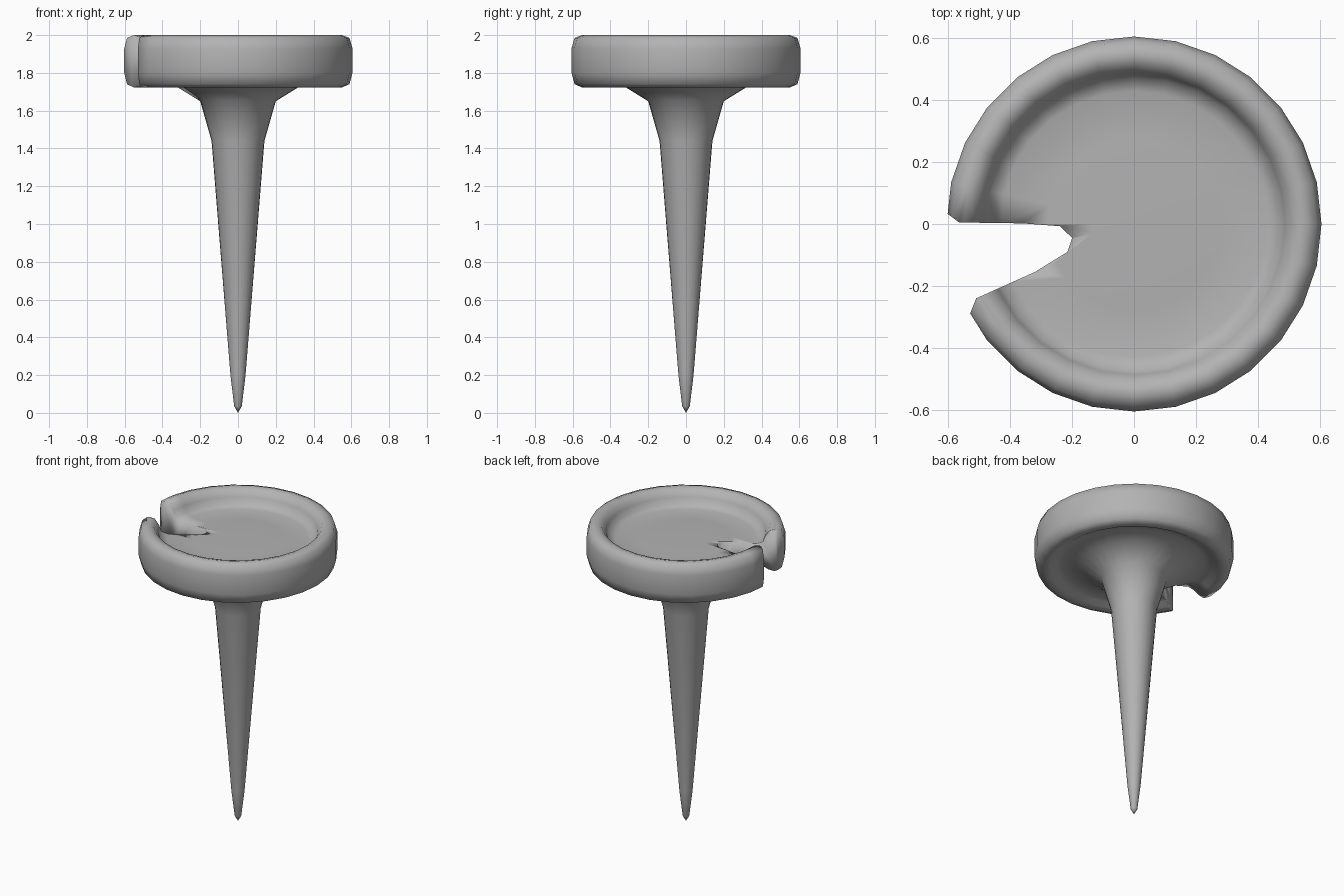
import bpy, bmesh, math

if "Cube" in bpy.data.objects:
    bpy.data.objects.remove(bpy.data.objects["Cube"])

SEGMENTS = 28


def finish(bm, name):
    bmesh.ops.recalc_face_normals(bm, faces=bm.faces)
    mesh = bpy.data.meshes.new(name)
    bm.to_mesh(mesh)
    bm.free()
    obj = bpy.data.objects.new(name, mesh)
    bpy.context.collection.objects.link(obj)
    return obj


def lathe(name, profile):
    bm = bmesh.new()
    verts = [bm.verts.new((r, 0, z)) for r, z in profile]
    edges = [bm.edges.new(pair) for pair in zip(verts, verts[1:])]
    bmesh.ops.spin(bm, geom=verts + edges, cent=(0, 0, 0), axis=(0, 0, 1),
                   angle=math.tau, steps=SEGMENTS, use_duplicate=False)
    bmesh.ops.remove_doubles(bm, verts=bm.verts, dist=0.0005)
    return finish(bm, name)


def prism(name, outline, z0, z1):
    bm = bmesh.new()
    face = bm.faces.new([bm.verts.new((x, y, z0)) for x, y in outline])
    top = bmesh.ops.extrude_face_region(bm, geom=[face])["geom"]
    bmesh.ops.translate(bm, vec=(0, 0, z1 - z0),
                        verts=[v for v in top if isinstance(v, bmesh.types.BMVert)])
    return finish(bm, name)


# Pointed stem flaring into a dished, rimmed head
tee = lathe("tee_body", [
    (0, 0), (0.02, 0.035), (0.04, 0.2), (0.14, 1.44), (0.2, 1.65),
    (0.33, 1.73), (0.43, 1.758), (0.475, 1.75), (0.51, 1.73), (0.548, 1.722),
    (0.59, 1.74), (0.606, 1.8), (0.606, 1.93), (0.59, 1.985), (0.55, 2.0),
    (0.515, 1.99), (0.488, 1.95), (0.474, 1.91), (0.43, 1.895),
    (0.28, 1.9), (0.14, 1.902), (0, 1.902)])

# Wedge-shaped notch through one side of the head
notch = prism("notch_cutter", [
    (-0.75, 0.17), (-0.605, 0.035), (-0.565, 0.005), (-0.36, 0.002), (-0.24, -0.007),
    (-0.2, -0.045), (-0.215, -0.09), (-0.32, -0.155), (-0.51, -0.24),
    (-0.53, -0.29), (-0.57, -0.39), (-0.75, -0.39)], 1.6, 2.2)
cut = tee.modifiers.new("notch", "BOOLEAN")
cut.operation = "DIFFERENCE"
cut.solver = "EXACT"
cut.object = notch
bpy.context.view_layer.objects.active = tee
tee.select_set(True)
bpy.ops.object.modifier_apply(modifier="notch")
bpy.data.objects.remove(notch)

# Soft shading all over, mid-grey finish
bpy.ops.object.shade_smooth()
grey = bpy.data.materials.new("mid_grey")
grey.diffuse_color = (0.45, 0.45, 0.45, 1)
grey.use_nodes = True
grey.node_tree.nodes["Principled BSDF"].inputs["Base Color"].default_value = grey.diffuse_color
tee.data.materials.clear()
tee.data.materials.append(grey)
